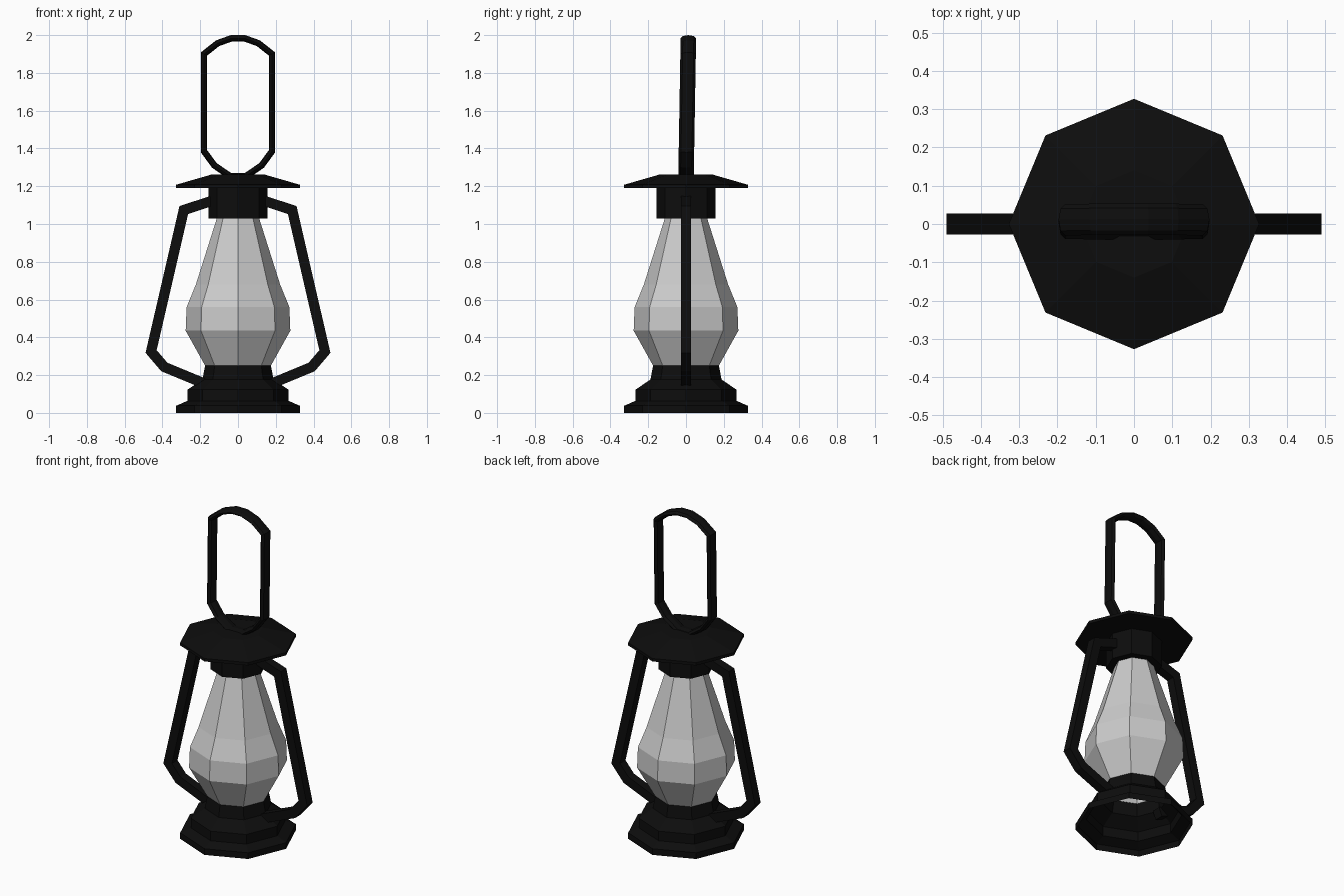
import bpy, bmesh, math
from mathutils import Vector

if "Cube" in bpy.data.objects:
    bpy.data.objects.remove(bpy.data.objects["Cube"])

black = bpy.data.materials.new("black_metal")
black.diffuse_color = (0.004, 0.004, 0.004, 1)
black.use_nodes = True
black.node_tree.nodes["Principled BSDF"].inputs["Base Color"].default_value = black.diffuse_color
SIDES = 8


def finish(name, bm, mat=None):
    bmesh.ops.remove_doubles(bm, verts=bm.verts, dist=1e-5)
    bmesh.ops.recalc_face_normals(bm, faces=bm.faces)
    mesh = bpy.data.meshes.new(name)
    bm.to_mesh(mesh)
    bm.free()
    if mat:
        mesh.materials.append(mat)
    obj = bpy.data.objects.new(name, mesh)
    bpy.context.collection.objects.link(obj)
    return obj


def lathe(name, profile, mat=None, cap_top=False):
    """Eight-sided turned shell from (radius, z) points."""
    bm = bmesh.new()
    rings = []
    for r, z in profile:
        rings.append([bm.verts.new((r * math.cos(a), r * math.sin(a), z))
                      for a in (math.tau * i / SIDES for i in range(SIDES))])
    for a, b in zip(rings, rings[1:]):
        for i in range(SIDES):
            j = (i + 1) % SIDES
            bm.faces.new((a[i], a[j], b[j], b[i]))
    if cap_top:
        bm.faces.new(rings[-1])
    return finish(name, bm, mat)


def sweep(name, path, section, closed=False, lean=0.0):
    """Mitred bar along an (x, z) path; section is (in-plane, y) offsets."""
    bm = bmesh.new()
    pts = [Vector(p) for p in path]
    n, k = len(pts), len(section)
    rings = []
    for i, p in enumerate(pts):
        d_in = p - pts[i - 1] if (closed or i) else pts[1] - p
        d_out = pts[(i + 1) % n] - p if (closed or i < n - 1) else d_in
        d_in, d_out = d_in.normalized(), d_out.normalized()
        t = (d_in + d_out).normalized()
        side = Vector((-t.y, t.x)) / max(t.dot(d_in), 0.5)
        ring = []
        for u, y in section:
            q = p + side * u
            ring.append(bm.verts.new((q.x, y + lean * (q.y - 1.25), q.y)))
        rings.append(ring)
    for i in range(n if closed else n - 1):
        a, b = rings[i], rings[(i + 1) % n]
        for j in range(k):
            m = (j + 1) % k
            bm.faces.new((a[j], a[m], b[m], b[j]))
    if not closed:
        bm.faces.new(rings[0])
        bm.faces.new(rings[-1])
    return finish(name, bm, black)


# Hollow stepped base, open underneath
lathe("base", [(.327, 0), (.327, .038), (.267, .064), (.267, .123),
               (.188, .177), (.174, .252)], black)

# Glass chimney
lathe("glass", [(.174, .25), (.277, .435), (.272, .56), (.223, .68), (.112, 1.03)])

# Collar and wide roof
lathe("cap", [(.108, 1.03), (.156, 1.03), (.156, 1.19), (.327, 1.19),
              (.327, 1.208), (.14, 1.262)], black, cap_top=True)

# Side frame bars
h = .027
square = [(-h, -h), (h, -h), (h, h), (-h, h)]
bar = [(.14, 1.122), (.287, 1.074), (.46, .325), (.39, .243), (.17, .152)]
for side, s in (("right", 1), ("left", -1)):
    sweep(side + "_frame_bar", [(s * x, z) for x, z in bar], square)

# Carrying handle: closed loop with a flattened eight-sided section
half = [(.04, 1.252), (.125, 1.31), (.18, 1.385), (.18, 1.9), (.108, 1.957), (.035, 1.983)]
loop = half + [(-x, z) for x, z in reversed(half)]
oval = [(.017 * math.cos(a), .041 * math.sin(a))
        for a in (math.tau * (i + .0) / 8 for i in range(8))]
sweep("handle", loop, oval, closed=True, lean=.017)
